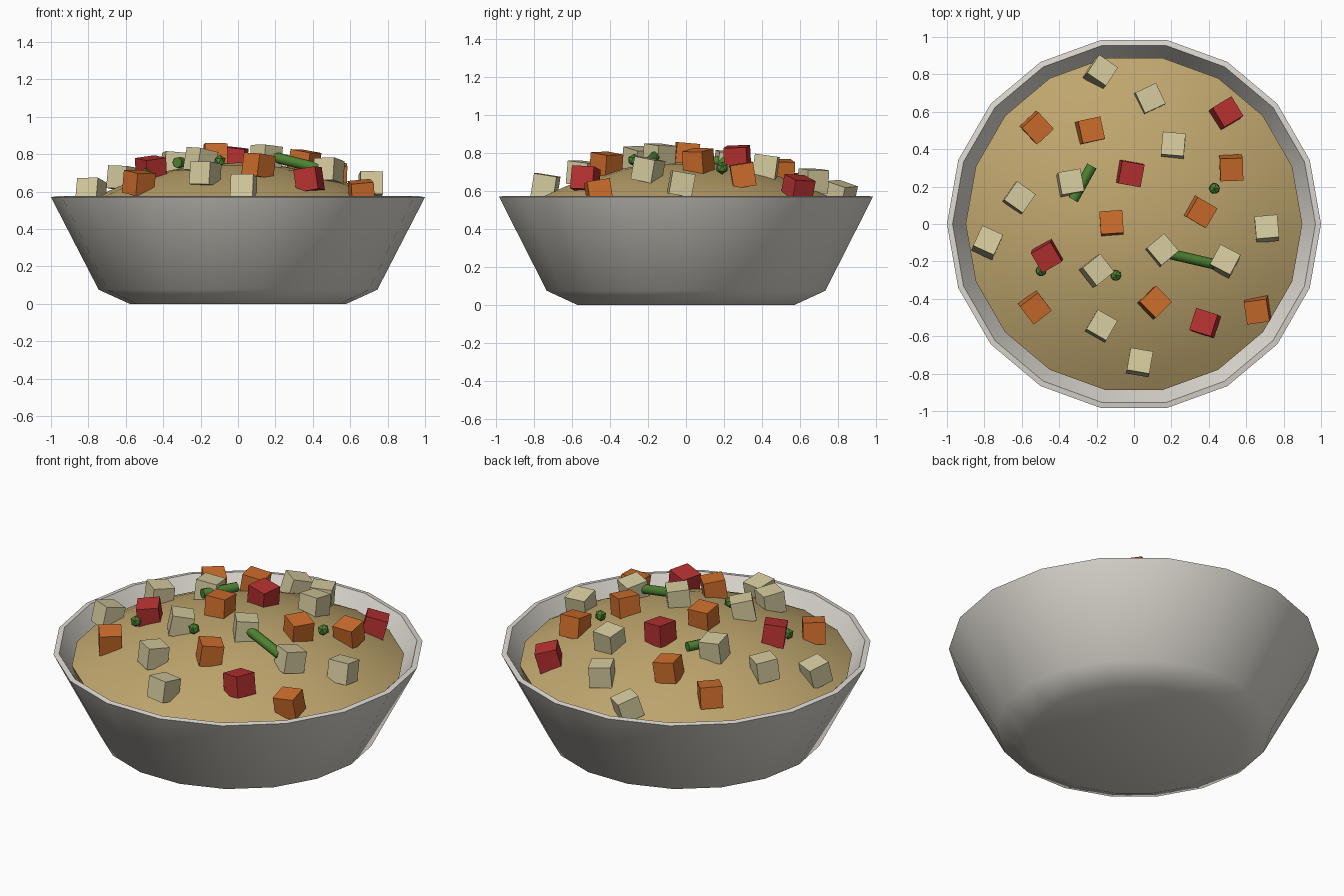
import bpy, bmesh, math
from mathutils import Vector, Matrix

if "Cube" in bpy.data.objects:
    bpy.data.objects.remove(bpy.data.objects["Cube"])

SIDES = 18


def material(name, rgb):
    m = bpy.data.materials.new(name)
    m.diffuse_color = (*rgb, 1)
    m.use_nodes = True
    m.node_tree.nodes["Principled BSDF"].inputs["Base Color"].default_value = m.diffuse_color
    return m


STONE = material("stone grey", (0.73, 0.70, 0.64))
BROTH = material("broth tan", (0.52, 0.38, 0.155))
BEIGE = material("potato beige", (0.66, 0.59, 0.34))
ORANGE = material("carrot orange", (0.62, 0.155, 0.025))
RED = material("tomato red", (0.47, 0.03, 0.03))
GREEN = material("herb green", (0.075, 0.22, 0.03))


def finish(bm, name, mat, smooth=None):
    bmesh.ops.recalc_face_normals(bm, faces=bm.faces)
    me = bpy.data.meshes.new(name)
    bm.to_mesh(me)
    bm.free()
    ob = bpy.data.objects.new(name, me)
    bpy.context.collection.objects.link(ob)
    me.materials.append(mat)
    if smooth:
        bpy.ops.object.select_all(action='DESELECT')
        ob.select_set(True)
        bpy.context.view_layer.objects.active = ob
        bpy.ops.object.shade_smooth_by_angle(angle=math.radians(smooth))
    return ob


def lathe(name, profile, mat, smooth):
    """Revolve (radius, z) points; radius 0 becomes a single pole."""
    bm = bmesh.new()
    rings = []
    for r, z in profile:
        if r == 0:
            rings.append([bm.verts.new((0, 0, z))] * SIDES)
        else:
            rings.append([bm.verts.new((r * math.cos(2 * math.pi * i / SIDES),
                                        r * math.sin(2 * math.pi * i / SIDES), z))
                          for i in range(SIDES)])
    for a, b in zip(rings, rings[1:]):
        for i in range(SIDES):
            j = (i + 1) % SIDES
            bm.faces.new(list(dict.fromkeys((a[i], a[j], b[j], b[i]))))
    return finish(bm, name, mat, smooth)


def surface(x, y):
    return 0.755 - 0.255 * (x * x + y * y) / 0.81


# Bowl: closed shell with outer wall, flat rim and inner wall
lathe("bowl", [(0, 0), (0.58, 0), (0.745, 0.075), (1.0, 0.57), (0.97, 0.575),
               (0.90, 0.46), (0.70, 0.11), (0, 0.06)], STONE, 45)

# Domed soup surface with a short skirt
radii = [0.9, 0.78, 0.64, 0.5, 0.36, 0.2, 0]
lathe("soup", [(0.88, 0.44)] + [(r, surface(r, 0)) for r in radii], BROTH, 50)

# Diced pieces: x, y, yaw in degrees, lean of the top in x and y (degrees)
PIECES = {
    ("potato_cube", BEIGE): [
        (-0.18, 0.81, 55, 12, 12), (0.085, 0.67, 25, 3, 3), (0.21, 0.42, -5, 0, 8),
        (-0.34, 0.22, 10, 4, 6), (-0.615, 0.14, -35, 5, 4), (0.71, -0.025, 5, 0, 10),
        (0.15, -0.14, 40, 4, 4), (0.485, -0.2, -28, 3, 10), (-0.785, -0.1, -25, 5, 13),
        (-0.2, -0.25, 38, 10, 5), (-0.175, -0.545, -30, 4, 5), (0.03, -0.74, -10, 2, 9)],
    ("carrot_cube", ORANGE): [
        (-0.52, 0.515, 43, 6, -4), (-0.235, 0.50, 12, 8, 3), (0.52, 0.30, 2, 2, -9),
        (-0.12, 0.005, 4, 0, 5), (0.355, 0.065, -30, 8, -4), (-0.53, -0.445, 38, 5, -7),
        (0.11, -0.42, 44, 7, 4), (0.66, -0.46, 8, -4, -9)],
    ("tomato_cube", RED): [
        (0.49, 0.59, 30, 12, 10), (-0.02, 0.27, -10, 6, -3),
        (-0.465, -0.17, 30, -3, -9), (0.38, -0.53, -17, -8, 5)],
}
for (name, mat), spots in PIECES.items():
    for n, (x, y, yaw, lx, ly) in enumerate(spots, 1):
        rot = (Matrix.Rotation(math.radians(lx), 4, 'Y') @
               Matrix.Rotation(-math.radians(ly), 4, 'X') @
               Matrix.Rotation(math.radians(yaw), 4, 'Z'))
        bm = bmesh.new()
        bmesh.ops.create_cube(bm, size=0.122, matrix=Matrix.Translation(
            (x, y, surface(x, y) + 0.042)) @ rot)
        finish(bm, f"{name}_{n}", mat)

# Peas
for n, (x, y) in enumerate([(0.43, 0.19), (-0.097, -0.275), (-0.497, -0.25)], 1):
    bm = bmesh.new()
    bmesh.ops.create_icosphere(bm, subdivisions=1, radius=0.033, matrix=Matrix.Translation(
        (x, y, surface(x, y) + 0.035)))
    finish(bm, f"pea_{n}", GREEN)

# Herb stalks lying on the soup
for n, (a, b) in enumerate([((0.17, -0.155, 0.79), (0.43, -0.215, 0.725)),
                            ((-0.225, 0.31, 0.755), (-0.325, 0.13, 0.755))], 1):
    a, b = Vector(a), Vector(b)
    bm = bmesh.new()
    bmesh.ops.create_cone(
        bm, cap_ends=True, segments=8, radius1=0.028, radius2=0.028, depth=(b - a).length,
        matrix=Matrix.Translation((a + b) / 2) @
        (b - a).to_track_quat('Z', 'Y').to_matrix().to_4x4())
    finish(bm, f"herb_stalk_{n}", GREEN, 50)
